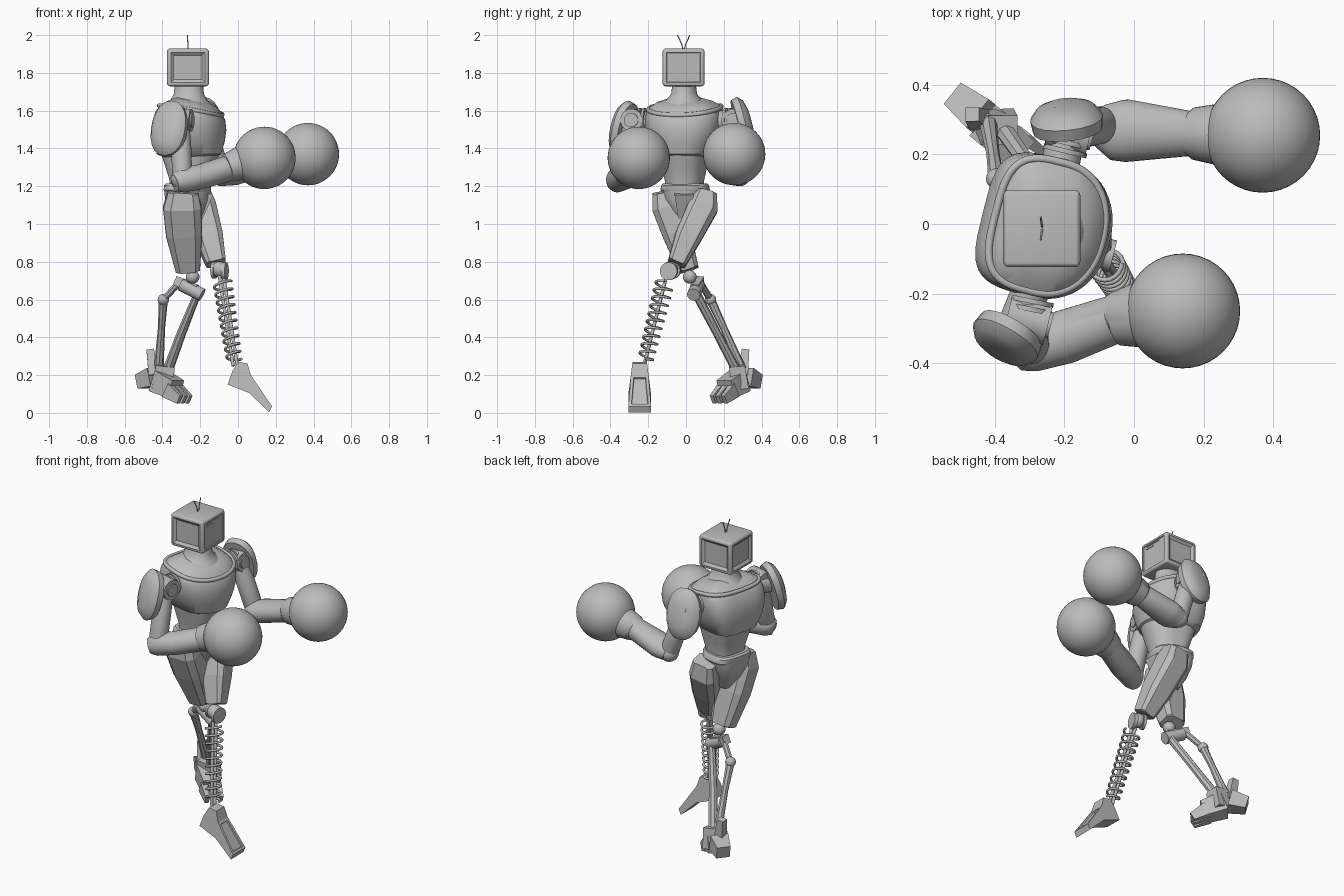
import bpy, bmesh, math
from mathutils import Vector, Matrix

if "Cube" in bpy.data.objects:
    bpy.data.objects.remove(bpy.data.objects["Cube"])

GREY = (0.5, 0.5, 0.5, 1)
metal = bpy.data.materials.new("grey metal")
metal.use_nodes = True
metal.diffuse_color = GREY
metal.node_tree.nodes["Principled BSDF"].inputs["Base Color"].default_value = GREY

X, Y, Z = Vector((1, 0, 0)), Vector((0, 1, 0)), Vector((0, 0, 1))
FACING = Matrix.Rotation(math.radians(-14), 3, "Z") @ X   # the torso twists a little
SIDE = Z.cross(FACING)


def finish(name, bm, angle=35):
    bmesh.ops.recalc_face_normals(bm, faces=bm.faces[:])
    mesh = bpy.data.meshes.new(name)
    bm.to_mesh(mesh)
    bm.free()
    mesh.materials.append(metal)
    obj = bpy.data.objects.new(name, mesh)
    bpy.context.collection.objects.link(obj)
    if angle:
        bpy.ops.object.select_all(action="DESELECT")
        obj.select_set(True)
        bpy.context.view_layer.objects.active = obj
        bpy.ops.object.shade_smooth_by_angle(angle=math.radians(angle))


def outline_point(th, power, back):
    """Unit superellipse, with its own squareness on the back half."""
    c, s = math.cos(th), math.sin(th)
    e = 2 / (back if back and c < 0 else power)
    return math.copysign(abs(c) ** e, c), math.copysign(abs(s) ** e, s)


def loft(name, stations, sides=32, ref=X, power=2, back=None, phase=0, angle=35, panel=0):
    """Skin superellipse rings (centre, half width along ref, half depth)."""
    bm = bmesh.new()
    pts = [Vector(s[0]) for s in stations]
    rings = []
    for i, (_, a, b) in enumerate(stations):
        t = (pts[min(i + 1, len(pts) - 1)] - pts[max(i - 1, 0)]).normalized()
        u = (ref - t * ref.dot(t)).normalized()
        v = t.cross(u)
        ring = []
        for k in range(sides):
            p, q = outline_point(math.tau * (k + phase) / sides, power, back)
            ring.append(bm.verts.new(pts[i] + u * p * a + v * q * b))
        rings.append(ring)
    columns = [[] for _ in range(sides)]
    for r, q in zip(rings, rings[1:]):
        for k in range(sides):
            n = (k + 1) % sides
            columns[k].append(bm.faces.new((r[k], r[n], q[n], q[k])))
    bm.faces.new(rings[0][::-1])
    bm.faces.new(rings[-1])
    bmesh.ops.recalc_face_normals(bm, faces=bm.faces[:])
    if panel:   # raise every other lengthwise strip as an armour plate
        for column in columns[::2]:
            bmesh.ops.inset_region(bm, faces=column, thickness=0.008, depth=panel)
    finish(name, bm, angle)


def rod(name, p, q, r, sides=24):
    loft(name, [(p, r, r), (q, r, r)], sides, ref=Vector((0.8, 0.5, 0.31)))


def block(name, p, q, w, d, ref=X, taper=1):
    k = math.sqrt(2)
    loft(name, [(p, w * k, d * k), (q, w * k * taper, d * k * taper)], 4, ref, phase=0.5, angle=0)


def ball(name, centre, r):
    bm = bmesh.new()
    bmesh.ops.create_uvsphere(bm, u_segments=40, v_segments=24, radius=r,
                              matrix=Matrix.Translation(centre))
    finish(name, bm)


def wire(name, points, r, cyclic=False):
    cu = bpy.data.curves.new(name, "CURVE")
    cu.dimensions = "3D"
    cu.bevel_depth, cu.bevel_resolution, cu.use_fill_caps = r, 2, True
    sp = cu.splines.new("POLY")
    sp.points.add(len(points) - 1)
    for dst, src in zip(sp.points, points):
        dst.co = (*src, 1)
    sp.use_cyclic_u = cyclic
    cu.materials.append(metal)
    bpy.context.collection.objects.link(bpy.data.objects.new(name, cu))


# Torso, stacked along the spine; the chest leans forward towards the neck
def trunk(name, rows, back=3.4):
    loft(name, [(Vector((-.255, -.01, z)) + FACING * lean, a, b) for z, lean, a, b in rows],
         48, FACING, 2.2, back)


trunk("chest", [(1.355, 0, .135, .12), (1.37, 0, .165, .145), (1.44, 0, .183, .18),
                (1.51, .003, .188, .203), (1.575, .01, .175, .203), (1.612, .017, .15, .192),
                (1.64, .021, .112, .15), (1.655, .024, .08, .1)], 3.8)
trunk("abdomen", [(1.15, 0, .1, .1), (1.23, .003, .105, .1), (1.29, .005, .125, .112),
                  (1.37, .005, .15, .125)])
trunk("belt", [(1.17, -.01, .115, .12), (1.18, -.01, .12, .127), (1.205, -.01, .12, .122),
               (1.215, -.01, .11, .113)])
trunk("pelvis", [(.99, -.01, .045, .045), (1.06, -.01, .09, .075), (1.13, -.01, .115, .11),
                 (1.18, -.01, .118, .12)])
loft("neck", [((-.26, -.01, z), a, b) for z, a, b in
              [(1.62, .13, .14), (1.655, .098, .095), (1.69, .08, .068), (1.75, .075, .06)]], ref=FACING)
collar = []
for k in range(96):
    p, q = outline_point(math.tau * k / 96, 2.2, 3.4)
    collar.append(Vector((-.245, -.01, 1.6 - .024 * p + .012 * q * q)) + FACING * .158 * p + SIDE * .19 * q)
wire("collar", collar, .012, True)
block("crotch_plate", (-.15, -.01, 1.16), (-.2, -.01, 1.03), .02, .05, taper=.6)

# Box head: sunken panels at the sides and back, a shallow screen in front
bm = bmesh.new()
bmesh.ops.create_cube(bm, size=1, matrix=Matrix.Translation((-.265, -.013, 1.829))
                      @ Matrix.Diagonal((.222, .222, .2, 1)))
bmesh.ops.bevel(bm, geom=bm.edges[:], offset=.016, segments=3, profile=.5, affect="EDGES")
walls = [f for f in bm.faces if f.calc_area() > .02 and abs(f.normal.z) < .5]
screen = [f for f in walls if f.normal.x > .5]
panels = [f for f in walls if f.normal.x < .5]
bmesh.ops.inset_individual(bm, faces=panels, thickness=.006, depth=0)
bmesh.ops.inset_individual(bm, faces=panels, thickness=.022, depth=-.012)
bmesh.ops.inset_individual(bm, faces=screen, thickness=.006, depth=0)
bmesh.ops.inset_individual(bm, faces=screen, thickness=.004, depth=-.005)
finish("head", bm, 25)
for z, y0, y1 in [(1.9, -.08, .03), (1.885, -.08, -.02)]:
    block("screen_slot", (-.159, y0, z), (-.159, y1, z), .004, .003)
for y in (-.045, .02):
    wire("antenna", [(-.263, -.012, 1.91), (-.265, -.012 + (y + .012) * .3, 1.95), (-.268, y, 2)], .003)


# Arms with shoulder pads and round gloves
def arm(side, shoulder, elbow, elbow_r, pad, pad_out, forearm, glove):
    s, e = Vector(shoulder), Vector(elbow)
    inner = Vector((-.25, -.01, 1.55)).lerp(s, .5)
    rod(side + "_shoulder_axle", inner, s.lerp(Vector(pad), .6), .055)
    for t in (.55, .72):
        mid = inner.lerp(s, t)
        rod(side + "_shoulder_ring", mid, mid + (s - inner) * .1, .064)
    rod(side + "_shoulder_drum", s - FACING * .06, s + FACING * .06, .06)
    rod(side + "_shoulder_cap", s + FACING * .06, s + FACING * .068, .038)
    loft(side + "_upper_arm", [(s, .045, .045), (s.lerp(e, .4), .053, .053),
                               (s.lerp(e, .9), .053, .053), (e, .045, .045)])
    ball(side + "_elbow", e, elbow_r)
    loft(side + "_forearm", forearm, ref=Y)
    out = Vector(pad_out).normalized()
    c = Vector(pad)
    loft(side + "_shoulder_pad", [(c - out * .045, .1, .14), (c - out * .01, .105, .15),
                                  (c + out * .015, .085, .125), (c + out * .03, .05, .075)],
         20, Z.cross(out).normalized(), 2.2, angle=30)
    ball(side + "_glove", glove, .165)


arm("right", (-.305, -.275, 1.55), (-.295, -.36, 1.24), .06, (-.375, -.345, 1.51), (-.5, -.85, .25),
    [((-.335, -.385, 1.218), .04, .045), ((-.3, -.368, 1.23), .06, .064),
     ((-.2, -.325, 1.25), .078, .066), ((-.06, -.275, 1.292), .07, .068),
     ((-.05, -.272, 1.3), .078, .075), ((.03, -.26, 1.325), .098, .095)],
    (.14, -.25, 1.35))
arm("left", (-.185, .265, 1.55), (-.085, .285, 1.255), .055, (-.195, .315, 1.53), (-.1, 1, .25),
    [((-.1, .285, 1.25), .06, .05), ((-.05, .27, 1.262), .088, .06), ((-.02, .268, 1.27), .09, .065),
     ((.16, .26, 1.322), .065, .065), ((.17, .26, 1.325), .075, .075), ((.25, .257, 1.34), .09, .09)],
    (.37, .255, 1.37))

# Faceted thighs, crossing at the knees
loft("right_thigh", [((-.29, -.11, 1.17), .085, .07), ((-.295, -.1, 1.09), .108, .085),
                     ((-.285, -.05, .95), .102, .08), ((-.265, .015, .755), .068, .056)],
     8, power=2.6, phase=.5, angle=0, panel=.006)
loft("left_thigh", [((-.215, .11, 1.17), .07, .055), ((-.2, .09, 1.09), .088, .085),
                    ((-.155, .01, .93), .08, .075), ((-.115, -.05, .79), .055, .05)],
     8, power=2.6, phase=.5, angle=0, panel=.006)

# Left leg: coil spring shin
ball("left_knee", (-.1, -.085, .76), .042)
rod("left_knee_disc", (-.133, -.07, .755), (-.118, -.075, .755), .045)
rod("left_knee_disc", (-.08, -.088, .75), (-.06, -.093, .75), .047)
top, ankle = Vector((-.09, -.1, .74)), Vector((-.015, -.222, .25))
axis = (ankle - top).normalized()
u = axis.cross(Y).normalized()
v = axis.cross(u)
TURNS, STEPS = 10, 20
coil = []
for k in range(TURNS * STEPS + 1):
    th, f = math.tau * k / STEPS, k / (TURNS * STEPS)
    coil.append(top.lerp(ankle, .1 + .84 * f) + (u * math.cos(th) + v * math.sin(th)) * (.048 - .01 * f))
wire("left_shin_spring", coil, .007)
for offset in (-.011, .011):
    rod("left_shin_rod", top + u * offset, ankle + u * offset, .009)

# Left foot: wedge with a sunken toe panel
bm = bmesh.new()
outline = [(-.055, .15), (-.03, .22), (.0, .27), (.05, .262), (.068, .2), (.18, .035), (.165, .003), (.06, .105)]
loops = []
for sgn in (-1, 1):
    loops.append([bm.verts.new((x, -.245 + sgn * (.06 - .13 * max(z - .1, 0)), z)) for x, z in outline])
bm.faces.new(loops[0])
bm.faces.new(loops[1][::-1])
n = len(outline)
walls = [bm.faces.new((loops[0][k], loops[0][(k + 1) % n], loops[1][(k + 1) % n], loops[1][k])) for k in range(n)]
bmesh.ops.recalc_face_normals(bm, faces=bm.faces[:])
bmesh.ops.inset_individual(bm, faces=[walls[4]], thickness=.022, depth=0)
bmesh.ops.inset_individual(bm, faces=[walls[4]], thickness=.003, depth=-.008)
finish("left_foot", bm, 0)

# Right leg: two strut shin
ball("right_knee", (-.24, .02, .72), .036)
rod("right_knee_axle", (-.3, .065, .68), (-.19, .04, .625), .035)
block("right_knee_bracket", (-.33, .075, .7), (-.22, .045, .655), .022, .025, ref=Y)
loft("right_front_strut", [((-.215, .055, .63), .02, .025), ((-.3, .165, .42), .025, .022),
                           ((-.37, .265, .23), .028, .025)], 8, angle=0)
rod("right_rear_link", (-.31, .075, .69), (-.395, .13, .6), .018, sides=8)
ball("right_strut_joint", (-.395, .13, .6), .03)
loft("right_rear_strut", [((-.395, .13, .6), .024, .024), ((-.405, .2, .45), .019, .019),
                          ((-.42, .295, .23), .026, .026)], 8, angle=0)

# Right foot: ankle, heel and jointed toe blocks
block("right_ankle", (-.385, .27, .25), (-.4, .285, .13), .05, .042, taper=1.1)
block("right_heel", (-.44, .31, .19), (-.515, .37, .165), .05, .052, ref=Z, taper=.75)
block("right_heel_plate", (-.465, .315, .335), (-.445, .3, .2), .02, .02, taper=1.4)
block("right_instep", (-.42, .285, .17), (-.33, .21, .125), .058, .058, ref=Z, taper=.85)
for shift in (-.04, 0, .04):
    d = Vector((.65, .75, 0)) * shift
    block("right_toe", Vector((-.35, .225, .12)) + d, Vector((-.283, .172, .07)) + d,
          .04, .019, ref=Z, taper=.6)
